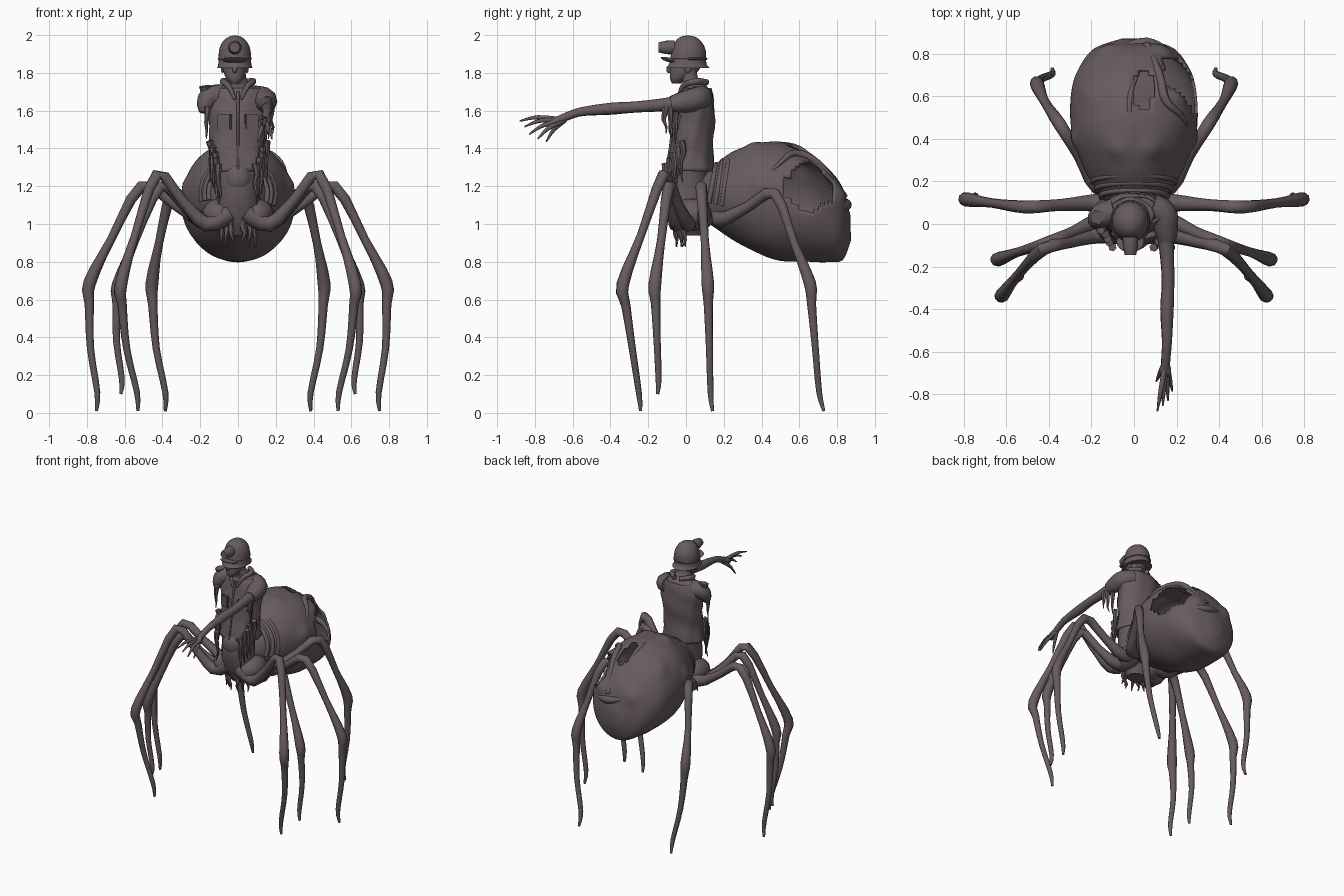
import bpy, bmesh, math, random
from mathutils import Vector, Matrix

random.seed(4)
cube = bpy.data.objects.get("Cube")
if cube:
    bpy.data.objects.remove(cube, do_unlink=True)

skin = bpy.data.materials.new("dusty mauve brown")
skin.use_nodes = True
colour = (.135, .106, .11, 1)
skin.diffuse_color = colour
skin.node_tree.nodes["Principled BSDF"].inputs["Base Color"].default_value = colour


def finish(name, bm):
    """Turn a bmesh into a smooth shaded object."""
    mesh = bpy.data.meshes.new(name)
    bm.to_mesh(mesh)
    bm.free()
    mesh.materials.append(skin)
    ob = bpy.data.objects.new(name, mesh)
    bpy.context.collection.objects.link(ob)
    bpy.ops.object.select_all(action='DESELECT')
    ob.select_set(True)
    bpy.context.view_layer.objects.active = ob
    bpy.ops.object.shade_smooth_by_angle(angle=math.radians(50))
    return ob


def spline(rows, steps):
    """Smooth curve through rows of numbers."""
    padded = [rows[0], *rows, rows[-1]]
    out = []
    for before, start, end, after in zip(padded, padded[1:], padded[2:], padded[3:]):
        for i in range(steps):
            t = i / steps
            out.append([q + t / 2 * (r - p + t * (2 * p - 5 * q + 4 * r - s + t * (3 * (q - r) + s - p)))
                        for p, q, r, s in zip(before, start, end, after)])
    return out + [rows[-1]]


def angles(count):
    return [math.tau * k / count for k in range(count)]


def skin_rings(rings, caps=True):
    """Bridge a row of equal rings with faces."""
    bm = bmesh.new()
    loops = [[bm.verts.new(point) for point in ring] for ring in rings]
    for low, high in zip(loops, loops[1:]):
        for i in range(len(low)):
            bm.faces.new((low[i - 1], low[i], high[i], high[i - 1]))
    if caps:
        bm.faces.new(loops[0])
        bm.faces.new(loops[-1])
    bmesh.ops.recalc_face_normals(bm, faces=bm.faces)
    return bm


def tube(name, points, radii, sides=10, steps=4):
    """Round limb through points; the radii are spread evenly along it."""
    rows = []
    for i, point in enumerate(points):
        place = i / (len(points) - 1) * (len(radii) - 1)
        low = min(int(place), len(radii) - 2)
        rows.append((*point, radii[low] + (radii[low + 1] - radii[low]) * (place - low)))
    rows = spline(rows, steps)
    centres = [Vector(row[:3]) for row in rows]
    rings, side = [], centres[0].orthogonal()
    for i, centre in enumerate(centres):
        way = (centres[min(i + 1, len(rows) - 1)] - centres[max(i - 1, 0)]).normalized()
        side = way.orthogonal() if i == 0 else side - way * side.dot(way)
        side.normalize()
        other = way.cross(side)
        radius = max(rows[i][3], .002)
        rings.append([centre + radius * (side * math.cos(t) + other * math.sin(t)) for t in angles(sides)])
    return finish(name, skin_rings(rings))


def upright(name, middle, rows, wave=0, caps=True):
    """Loft up z through rows of z, centre y, half width, half depth."""
    rings = []
    for z, y, wide, deep in spline(rows, 4):
        ring = []
        for t in angles(32):
            ripple = 1 + wave * math.sin(5 * t + 14 * z) * math.sin(3 * t - 25 * z)
            ring.append((middle + wide * ripple * math.cos(t), y + deep * ripple * math.sin(t), z))
        rings.append(ring)
    return finish(name, skin_rings(rings, caps))


def ball(name, centre, size, tilt=0):
    bm = bmesh.new()
    bmesh.ops.create_uvsphere(bm, u_segments=20, v_segments=12, radius=1)
    bm.transform(Matrix.Translation(centre) @ Matrix.Rotation(tilt, 4, 'X') @ Matrix.Diagonal((*size, 1)))
    return finish(name, bm)


def ragged(name, base, length, width):
    """Thin torn strip hanging from a point."""
    points = []
    for i in range(5):
        sway = Vector((random.uniform(-1, 1), random.uniform(-1, 1), 0)) * .008
        points.append(Vector(base) + sway - Vector((0, 0, length * i / 4)))
    return tube(name, points, (width, width / 8), sides=6, steps=2)


# Swollen abdomen: rows of y, centre z, half width, half height
sections = [(.04, 1.13, .09, .08), (.2, 1.15, .2, .2), (.35, 1.14, .27, .28), (.5, 1.12, .3, .315),
            (.65, 1.09, .29, .29), (.75, 1.05, .25, .25), (.83, 1, .18, .19), (.87, .98, .06, .07)]
rings = [[(wide * math.cos(t), y, z + high * math.sin(t)) for t in angles(72)]
         for y, z, wide, high in spline(sections, 8)]
bm = skin_rings(rings)
bumps = [Vector(p) for p in ((.075, .36, 1.4), (.26, .4, 1.2), (.2, .6, 1.3), (.12, .8, 1.15))]
bm.normal_update()
for v in bm.verts:
    mirrored = Vector((abs(v.co.x), v.co.y, v.co.z))
    lift = sum(.022 * math.exp(-((mirrored - bump).length / .05) ** 2) for bump in bumps)
    lift += .004 * math.sin(17 * v.co.x + 5) * math.sin(19 * v.co.y) * math.sin(15 * v.co.z)
    v.co += v.normal * lift


# Torn openings in the shell
def torn(p):
    jag = 1 + .25 * math.sin(40 * p.y + 9 * p.z) * math.cos(37 * p.z)
    flank = p.x > .14 and ((p.y - .66) / .14) ** 2 + ((p.z - 1.2) / .13) ** 2 < jag
    crown = p.z > 1.2 and ((p.x - .05) / .045) ** 2 + ((p.y - .63) / .1) ** 2 < jag
    return flank or crown


holes = [face for face in bm.faces if torn(face.calc_center_median())]
bmesh.ops.delete(bm, geom=holes, context='FACES')
shell = finish("abdomen", bm).modifiers.new("shell", 'SOLIDIFY')
shell.thickness = .014
shell.offset = -1

# Raised veins around the openings
tube("abdomen_vein", [(.06, .84, 1.14), (.12, .7, 1.32), (.15, .58, 1.375), (.23, .5, 1.325), (.27, .4, 1.22)],
     (.02, .02, .004))
tube("abdomen_rear_lip", [(-.15, .77, 1.2), (-.05, .83, 1.13), (.06, .85, 1.1), (.16, .81, 1.09), (.24, .74, 1.06)],
     (.006, .027, .006))
tube("abdomen_crown_vein", [(0, .36, 1.41), (-.02, .5, 1.425), (-.01, .64, 1.375), (.07, .83, 1.15)],
     (.004, .014, .01))

# Folded collars joining the body to the abdomen
for i in range(3):
    wide = .155 + .02 * i
    arc = [math.pi * (k / 12 - .1) for k in range(15)]
    tube("waist_fold", [(wide * math.cos(t), .13 + .035 * i + .03 * math.sin(t), 1.16 + wide * math.sin(t))
                        for t in arc], (.014, .014), steps=2)

# Four pairs of jointed legs: hip, peak, knee, ankle, tip
legs = {
    "front_leg": ((.17, -.05, 1), (.43, -.12, 1.26), (.62, -.335, .68), (.535, -.25, .11), (.53, -.24, .01)),
    "second_leg": ((.17, .01, 1), (.41, -.09, 1.2), (.635, -.165, .68), (.615, -.145, .18), (.62, -.15, .1)),
    "third_leg": ((.18, .1, 1.02), (.51, .08, 1.2), (.785, .115, .69), (.745, .13, .11), (.75, .14, .01)),
    "rear_leg": ((.17, .18, 1.02), (.35, .47, 1.16), (.455, .655, .69), (.385, .705, .11), (.385, .73, .01)),
}
thickness = (.05, .042, .028, .031, .022, .034, .025, .019, .016, .008)
for name, joints in legs.items():
    for side, sign in (("left", 1), ("right", -1)):
        hip, peak, knee, ankle, tip = [Vector((sign * x, y, z)) for x, y, z in joints]
        root = Vector((sign * .04, hip.y, hip.z + .06))
        bow = Vector((sign * .02, 0, 0))
        path = [root, hip, hip.lerp(peak, .5), peak, peak.lerp(knee, .55) + bow / 2, knee,
                knee.lerp(ankle, .2) + bow / 2, knee.lerp(ankle, .6) + bow, ankle, tip]
        tube(f"{side}_{name}", path, thickness, steps=3)
        ragged(f"{side}_{name}_spur", knee + bow / 2, .1, .02)

# Torso and pelvis
upright("torso", 0, [(.94, .03, .07, .06), (1.03, .02, .12, .1), (1.2, 0, .11, .115), (1.45, .03, .125, .095),
                     (1.6, .05, .14, .095), (1.68, .06, .14, .08), (1.73, .05, .09, .06), (1.77, .02, .045, .045),
                     (1.84, .01, .042, .045)])
ball("belly_bulge", (0, -.06, 1.24), (.075, .065, .085))

# Sleeveless vest and its seam
vest = upright("vest", 0, [(1.28, .025, .15, .13), (1.4, .03, .145, .11), (1.55, .045, .155, .108),
                           (1.66, .055, .16, .092), (1.72, .06, .135, .075)], wave=.05, caps=False)
cloth = vest.modifiers.new("cloth", 'SOLIDIFY')
cloth.thickness = .01
tube("vest_seam", [(0, -.03, 1.7), (0, -.064, 1.58), (0, -.085, 1.4), (0, -.11, 1.28)], (.008, .006))

# Hips, collar, pockets and torn hems on both sides
for sign in (-1, 1):
    ball("hip", (sign * .1, .03, 1.05), (.09, .12, .085))
    tube("collar", [(sign * .015, -.04, 1.66), (sign * .05, -.015, 1.73), (sign * .08, .05, 1.755),
                    (sign * .02, .11, 1.75)], (.008, .018, .016))
    bm = bmesh.new()
    bmesh.ops.create_cube(bm, size=1)
    bm.transform(Matrix.Translation((sign * .07, -.05, 1.54)) @ Matrix.Rotation(sign * .3, 4, 'Z')
                 @ Matrix.Diagonal((.075, .03, .085, 1)))
    bmesh.ops.bevel(bm, geom=bm.edges[:], offset=.006, segments=2, affect='EDGES')
    finish("chest_pocket", bm)
    for i in range(5):
        ragged("vest_tatter", (sign * (.145 - .012 * i), -.02 - .022 * i, 1.44 - .03 * i), .22, .02)
    for i in range(3):
        ragged("pelvis_tatter", (sign * .03 * (i + 1), .02 * i - .05, 1.02), .14, .024)

# Torn sleeves, one empty
tube("right_sleeve", [(-.09, .06, 1.68), (-.15, .04, 1.67), (-.175, .02, 1.63), (-.18, .01, 1.59)], (.062, .056, .025))
ragged("right_shoulder_flap", (-.17, .03, 1.73), .12, .035)
ragged("right_sleeve_tatter", (-.165, -.03, 1.62), .17, .02)
tube("left_sleeve", [(.08, .08, 1.67), (.135, .05, 1.66), (.15, -.02, 1.645), (.155, -.08, 1.635)], (.065, .066, .042))
for i in range(3):
    ragged("left_sleeve_tatter", (.145 + .017 * i, -.05 - .03 * i, 1.62), .2 - .03 * i, .02)

# Outstretched left arm and hand
tube("left_arm", [(.13, .06, 1.66), (.15, -.08, 1.635), (.16, -.26, 1.62), (.155, -.4, 1.61), (.155, -.55, 1.595),
                  (.15, -.63, 1.57), (.145, -.72, 1.53)], (.055, .038, .03, .032, .024, .022, .02))
ball("palm", (.147, -.69, 1.545), (.028, .045, .018), .4)
wrist = Vector((.15, -.64, 1.55))
for tip in ((.11, -.88, 1.545), (.135, -.855, 1.515), (.16, -.83, 1.475), (.18, -.785, 1.45), (.105, -.74, 1.435)):
    knuckle = wrist.lerp(Vector(tip), .6) + Vector((0, 0, .018))
    tube("finger", [wrist, knuckle, tip], (.013, .011, .004), sides=8)

# Head, nose and ears
centre = -.017
upright("head", centre, [(1.745, -.05, .022, .025), (1.77, -.035, .045, .05), (1.81, -.01, .06, .075),
                         (1.86, .005, .066, .085), (1.92, .01, .06, .08)])
tube("nose", [(centre, -.075, 1.85), (centre, -.092, 1.815), (centre, -.08, 1.805)], (.008, .013, .008))
for sign in (-1, 1):
    ball("ear", (centre + sign * .064, .01, 1.825), (.01, .018, .026))

# Helmet with flared brim, peak, band and lamp
upright("helmet", centre, [(1.825, .01, .094, .118), (1.85, .01, .087, .098), (1.92, .014, .083, .09),
                           (1.965, .012, .064, .07), (1.99, .01, .035, .04), (1.998, .01, .006, .006)])
ball("helmet_peak", (centre, -.085, 1.868), (.065, .05, .012), -.25)
band = [(centre + .085 * math.cos(t), .014 + .094 * math.sin(t), 1.875) for t in angles(24)]
tube("helmet_band", band + band[:1], (.006, .006), sides=6, steps=1)
tube("helmet_lamp", [(centre, -.06, 1.935), (centre, -.1, 1.935), (centre, -.145, 1.935)], (.036, .036, .027), sides=16)
